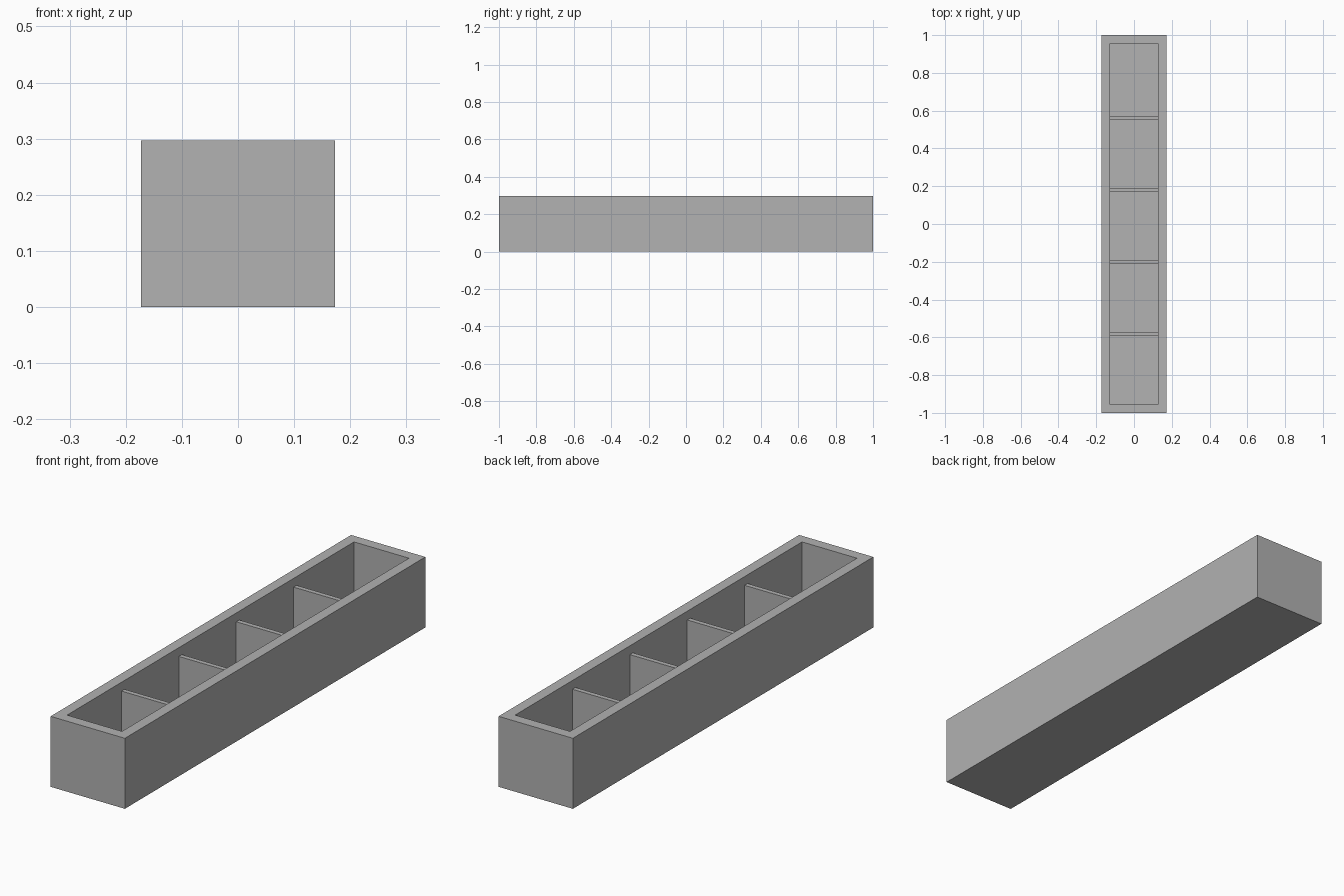
import bpy
import bmesh
from mathutils import Matrix

if "Cube" in bpy.data.objects:
    bpy.data.objects.remove(bpy.data.objects["Cube"], do_unlink=True)

WIDTH, LENGTH, HEIGHT = 0.346, 2.0, 0.297
WALL = 0.045
FLOOR = 0.045
DIVIDER_THICK = 0.02
DIVIDER_TOP = 0.26
COMPARTMENTS = 5

grey = bpy.data.materials.new("plain grey")
grey.use_nodes = True
colour = (0.445, 0.445, 0.445, 1)
grey.diffuse_color = colour
grey.node_tree.nodes["Principled BSDF"].inputs["Base Color"].default_value = colour


def box(bm, size, centre):
    matrix = Matrix.Translation(centre) @ Matrix.Diagonal((*size, 1))
    bmesh.ops.create_cube(bm, size=1, matrix=matrix)


def finish(bm, name):
    bmesh.ops.recalc_face_normals(bm, faces=bm.faces)
    mesh = bpy.data.meshes.new(name)
    bm.to_mesh(mesh)
    bm.free()
    mesh.materials.append(grey)
    obj = bpy.data.objects.new(name, mesh)
    bpy.context.collection.objects.link(obj)
    return obj


# Open tray: a block with its top inset and pushed down to the floor
bm = bmesh.new()
box(bm, (WIDTH, LENGTH, HEIGHT), (0, 0, HEIGHT / 2))
bm.normal_update()
top = max(bm.faces, key=lambda f: f.calc_center_median().z)
bmesh.ops.inset_region(bm, faces=[top], thickness=WALL, use_even_offset=True)
pushed = bmesh.ops.extrude_discrete_faces(bm, faces=[top])["faces"]
for vert in pushed[0].verts:
    vert.co.z = FLOOR
finish(bm, "tray")

# Thin dividers, slightly lower than the rim and seated into walls and floor
inner_length = LENGTH - 2 * WALL
pitch = inner_length / COMPARTMENTS
bottom = FLOOR - 0.005
for i in range(1, COMPARTMENTS):
    y = -inner_length / 2 + i * pitch - DIVIDER_THICK / 2
    bm = bmesh.new()
    box(bm, (WIDTH - 2 * WALL + 0.01, DIVIDER_THICK, DIVIDER_TOP - bottom),
        (0, y, (DIVIDER_TOP + bottom) / 2))
    finish(bm, f"divider_{i}")
